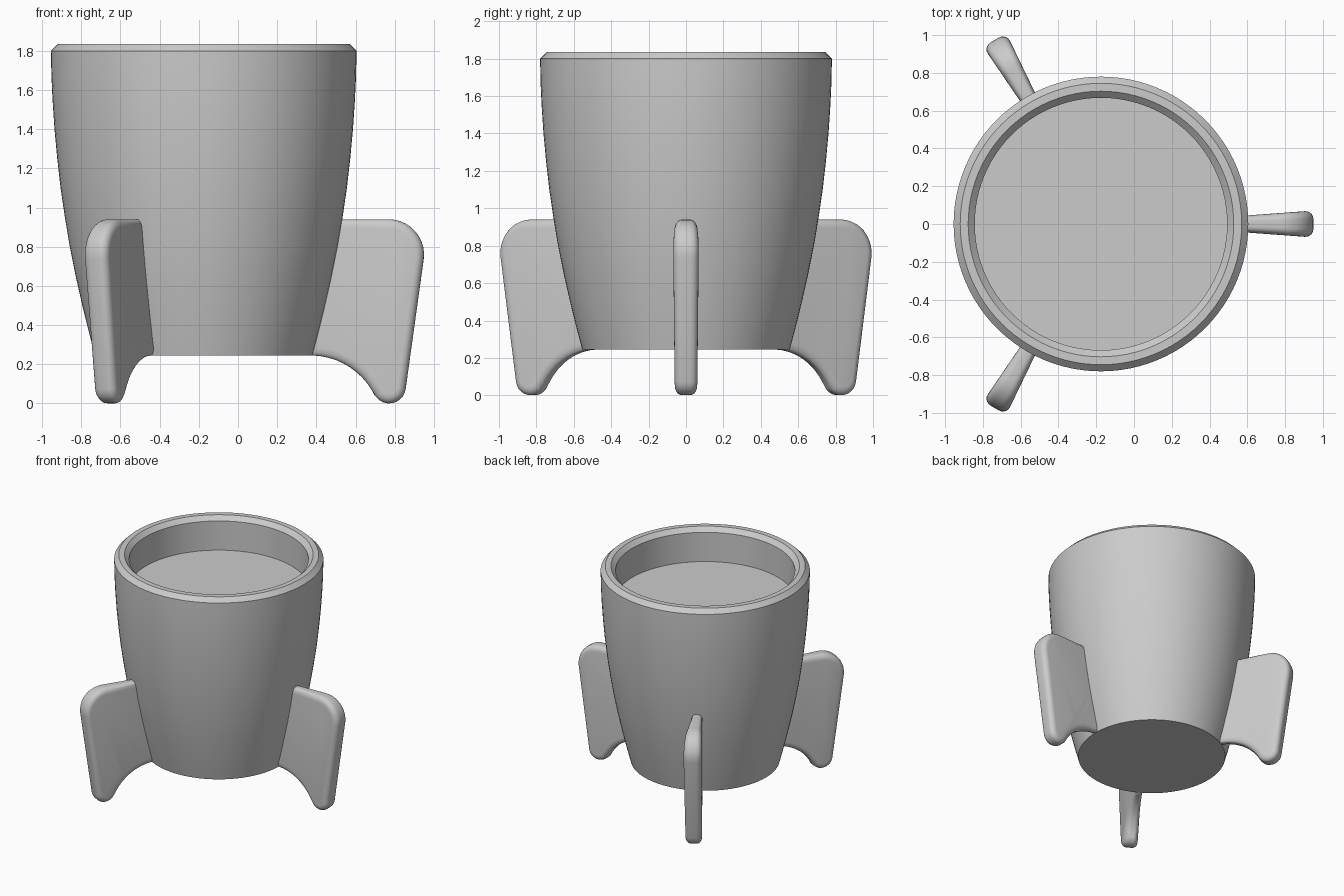
import bpy, bmesh
from math import sin, cos, pi, radians
from mathutils import Matrix, Vector

if "Cube" in bpy.data.objects:
    bpy.data.objects.remove(bpy.data.objects["Cube"])

CX = -0.175  # cup axis, offset so the whole model is centred

grey = bpy.data.materials.new("light_grey")
grey.diffuse_color = (0.6, 0.6, 0.6, 1)
grey.use_nodes = True
grey.node_tree.nodes["Principled BSDF"].inputs["Base Color"].default_value = grey.diffuse_color


def finish(bm, name):
    bmesh.ops.recalc_face_normals(bm, faces=bm.faces[:])
    mesh = bpy.data.meshes.new(name)
    bm.to_mesh(mesh)
    bm.free()
    mesh.materials.append(grey)
    ob = bpy.data.objects.new(name, mesh)
    bpy.context.collection.objects.link(ob)
    bpy.ops.object.select_all(action='DESELECT')
    ob.select_set(True)
    bpy.context.view_layer.objects.active = ob
    bpy.ops.object.shade_smooth_by_angle(angle=radians(30))
    return ob


def arc(cx, cz, r, a0, a1, n):
    steps = [radians(a0 + (a1 - a0) * i / n) for i in range(n + 1)]
    return [(cx + r * cos(a), cz + r * sin(a)) for a in steps]


# Cup: lathed profile with chamfered rim and recessed floor
profile = [(0, 0.245), (0.555, 0.245), (0.583, 0.35), (0.62, 0.5), (0.654, 0.65),
           (0.684, 0.8), (0.709, 0.95), (0.731, 1.1), (0.748, 1.25), (0.762, 1.4),
           (0.772, 1.55), (0.778, 1.68), (0.78, 1.8), (0.745, 1.835),
           (0.703, 1.835), (0.668, 1.8), (0.668, 1.56), (0, 1.56)]
bm = bmesh.new()
verts = [bm.verts.new((r, 0, z)) for r, z in profile]
edges = [bm.edges.new(pair) for pair in zip(verts, verts[1:])]
bmesh.ops.spin(bm, geom=verts + edges, cent=(0, 0, 0), axis=(0, 0, 1),
               angle=2 * pi, steps=96, use_merge=True)
bmesh.ops.remove_doubles(bm, verts=bm.verts[:], dist=0.0005)
bmesh.ops.translate(bm, verts=bm.verts[:], vec=(CX, 0, 0))
finish(bm, "cup_body")

# Fin outline: rounded shoulder, rounded foot, hollow underside, buried root
outline = (arc(0.77, 0.76, 0.18, 90, -8, 10) + arc(0.772, 0.085, 0.085, -8, -155, 10)
           + arc(0.37, -0.12, 0.365, 25, 88, 10) + [(0.30, 0.30), (0.45, 0.94)])


def fin(name, angle):
    bm = bmesh.new()
    half = 0.07
    face = bm.faces.new([bm.verts.new((x - CX, -half, z)) for x, z in outline])
    ext = bmesh.ops.extrude_face_region(bm, geom=[face], use_keep_orig=True)
    bmesh.ops.translate(bm, vec=(0, 2 * half, 0),
                        verts=[g for g in ext["geom"] if isinstance(g, bmesh.types.BMVert)])
    bmesh.ops.recalc_face_normals(bm, faces=bm.faces[:])
    # Round the edges around both flat sides
    rim = [e for e in bm.edges if abs(e.verts[0].co.y - e.verts[1].co.y) < 0.001]
    bmesh.ops.bevel(bm, geom=rim, offset=0.045, segments=5, profile=0.5,
                    affect='EDGES', clamp_overlap=False)
    # Thin the fin towards the cup
    for v in bm.verts:
        v.co.y *= 1 - 1.05 * max(0, 1.11 - v.co.x)
    bmesh.ops.rotate(bm, verts=bm.verts[:], cent=(0, 0, 0),
                     matrix=Matrix.Rotation(angle, 3, 'Z'))
    bmesh.ops.translate(bm, verts=bm.verts[:], vec=Vector((CX, 0, 0)))
    finish(bm, name)


for i, side in enumerate(("right", "back_left", "front_left")):
    fin("fin_" + side, i * 2 * pi / 3)
